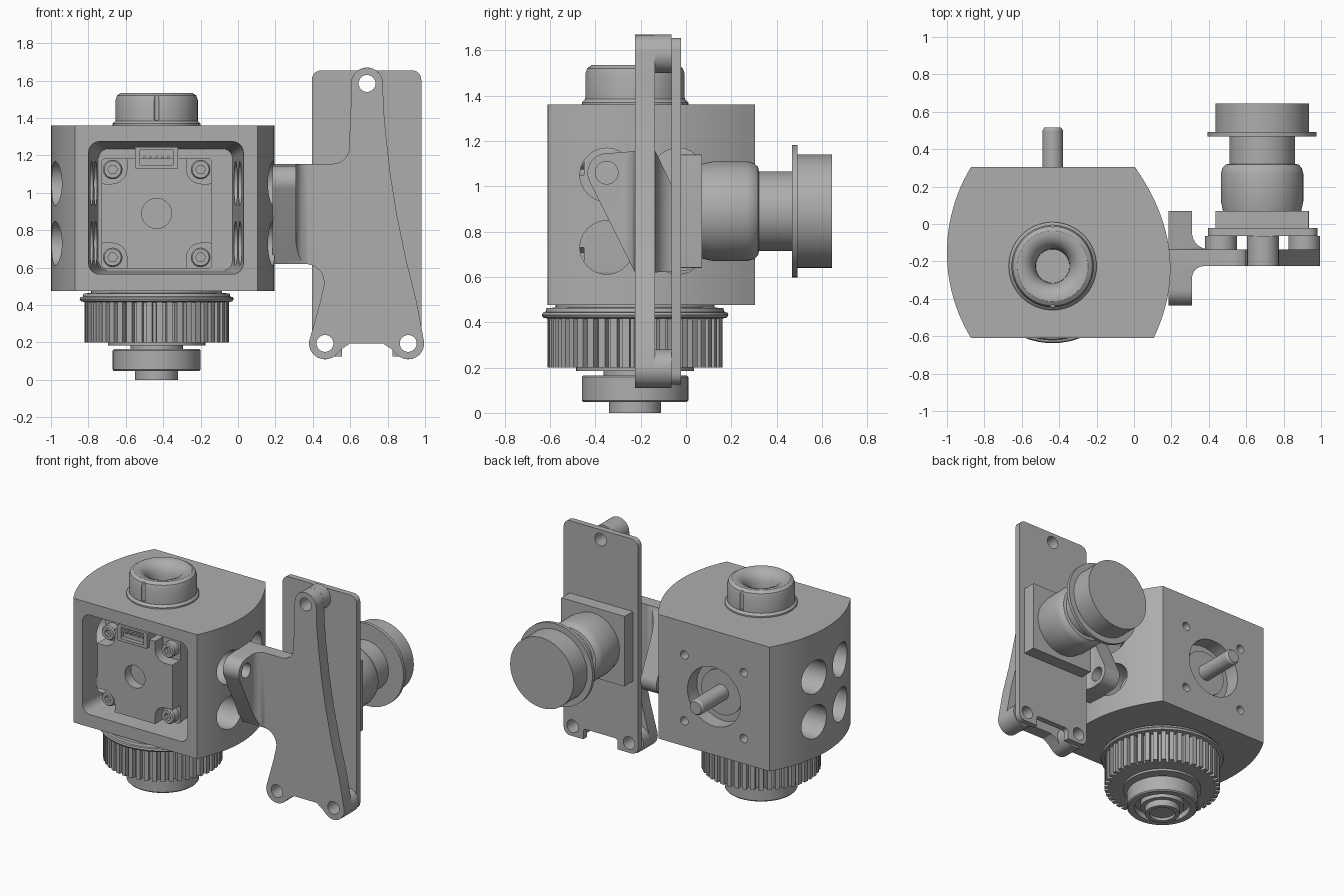
import bpy, bmesh
from math import sin, cos, pi, radians

cube = bpy.data.objects.get("Cube")
if cube:
    bpy.data.objects.remove(cube, do_unlink=True)

grey = bpy.data.materials.new("plain_grey")
grey.use_nodes = True
COLOUR = (0.42, 0.42, 0.42, 1)
grey.diffuse_color = COLOUR
grey.node_tree.nodes["Principled BSDF"].inputs["Base Color"].default_value = COLOUR


def place(axis, a, b, d):
    # (a, b) lie in the plane across the axis, d runs along it
    return {"x": (d, a, b), "y": (a, d, b), "z": (a, b, d)}[axis]


def finish(name, bm):
    bmesh.ops.recalc_face_normals(bm, faces=bm.faces[:])
    mesh = bpy.data.meshes.new(name)
    bm.to_mesh(mesh)
    bm.free()
    mesh.materials.append(grey)
    ob = bpy.data.objects.new(name, mesh)
    bpy.context.collection.objects.link(ob)
    return ob


def loft(name, axis, p0, d0, p1, d1):
    bm = bmesh.new()
    r0 = [bm.verts.new(place(axis, a, b, d0)) for a, b in p0]
    r1 = [bm.verts.new(place(axis, a, b, d1)) for a, b in p1]
    bm.faces.new(r0)
    bm.faces.new(r1)
    n = len(r0)
    for i in range(n):
        j = (i + 1) % n
        bm.faces.new((r0[i], r0[j], r1[j], r1[i]))
    return finish(name, bm)


def prism(name, axis, pts, d0, d1):
    return loft(name, axis, pts, d0, pts, d1)


def arc(a, b, r, start, end, n=12):
    steps = [radians(start + (end - start) * i / n) for i in range(n + 1)]
    return [(a + r * cos(t), b + r * sin(t)) for t in steps]


def circle(a, b, r, n=40):
    return arc(a, b, r, 0, 360, n)[:-1]


def rounded(a0, a1, b0, b1, r):
    return (arc(a1 - r, b1 - r, r, 0, 90, 6) + arc(a0 + r, b1 - r, r, 90, 180, 6)
            + arc(a0 + r, b0 + r, r, 180, 270, 6) + arc(a1 - r, b0 + r, r, 270, 360, 6))


def lathe(name, axis, centre, profile, n=64):
    # profile of (radius, position along axis), starting and ending on the axis
    bm = bmesh.new()
    rings = []
    for r, d in profile:
        pts = circle(*centre, r, n) if r > 0 else [centre]
        rings.append([bm.verts.new(place(axis, a, b, d)) for a, b in pts])
    for p, q in zip(rings, rings[1:]):
        for i in range(n):
            j = (i + 1) % n
            ring = [p[i % len(p)], p[j % len(p)], q[j % len(q)], q[i % len(q)]]
            bm.faces.new(list(dict.fromkeys(ring)))
    return finish(name, bm)


def combine(ob, tools, operation="DIFFERENCE"):
    for tool in tools:
        mod = ob.modifiers.new("cut", "BOOLEAN")
        mod.operation, mod.solver, mod.object = operation, "EXACT", tool
    bpy.context.view_layer.update()
    graph = bpy.context.evaluated_depsgraph_get()
    mesh = bpy.data.meshes.new_from_object(ob.evaluated_get(graph))
    ob.modifiers.clear()
    ob.data = mesh
    for tool in tools:
        bpy.data.objects.remove(tool, do_unlink=True)
    return ob


def drill(axis, spots, r, d0, d1):
    return [prism("cutter", axis, circle(a, b, r), d0, d1) for a, b in spots]


CX, CY, CZ = -0.435, -0.225, 0.89
corners = [(CX + i * 0.235, CZ + j * 0.235) for i in (-1, 1) for j in (-1, 1)]

# housing with bowed sides, tapered front pocket, side windows and rear bore
outline = []
for i in range(25):
    t = i / 24
    outline.append((0.105 - 0.1 * t + 0.54 * t * (1 - t), -0.61 + 0.915 * t))
outline += arc(-0.121, -0.1525, 0.879, 148.6, 211.4, 24)
housing = prism("housing", "z", outline, 0.475, 1.36)
pocket = loft("cutter", "y", rounded(-0.8, 0.03, 0.565, 1.275, 0.06), -0.62,
              rounded(-0.745, -0.03, 0.585, 1.235, 0.05), 0.2)
windows = drill("x", [(y, z) for y in (-0.35, -0.035) for z in (0.73, 1.05)], 0.118, -1.2, 0.4)
combine(housing, [pocket] + windows + drill("y", [(CX, CZ)], 0.21, 0.1, 0.4)
        + drill("y", corners, 0.03, 0.1, 0.4))

# motor inside the pocket
x0, x1, z0, z1 = -0.73, -0.14, 0.595, 1.185
prism("motor_body", "y", rounded(x0, x1, z0, z1, 0.03), -0.44, 0.2)
motor_cap = prism("motor_cap", "y", rounded(x0, x1, z0, z1, 0.02), -0.54, -0.43)
notches = [prism("cutter", "y", rounded(x - 0.1, x + 0.1, z - 0.1, z + 0.1, 0.08), -0.6, -0.45)
           for x, z in [(CX + (x - CX) * 1.1, CZ + (z - CZ) * 1.1) for x, z in corners]]
combine(motor_cap, notches + drill("y", [(CX, CZ)], 0.08, -0.6, -0.47))
for x, z in corners:
    screw = lathe("motor_screw", "y", (x, z), [(0, -0.44), (0.052, -0.44), (0.052, -0.5),
                                               (0.045, -0.51), (0, -0.51)], 32)
    combine(screw, [prism("cutter", "y", circle(x, z, 0.026, 6), -0.53, -0.48)])
lathe("motor_shaft", "y", (CX, CZ), [(0, 0.15), (0.16, 0.15), (0.16, 0.22), (0.055, 0.22),
                                     (0.055, 0.5), (0.045, 0.515), (0, 0.515)], 40)

# cable socket
socket = prism("cable_socket", "y", rounded(-0.55, -0.32, 1.13, 1.245, 0.005), -0.57, -0.42)
combine(socket, [prism("cutter", "y", rounded(-0.525, -0.345, 1.15, 1.23, 0.005), -0.6, -0.5)])
for i in range(5):
    x = CX - 0.064 + i * 0.032
    prism("socket_pin", "y", rounded(x - 0.006, x + 0.006, 1.182, 1.194, 0.002), -0.55, -0.48)

# top knob with funnel and two slots
knob = lathe("top_knob", "z", (CX, CY), [
    (0, 1.34), (0.235, 1.34), (0.235, 1.37), (0.22, 1.385), (0.22, 1.495), (0.212, 1.52),
    (0.19, 1.535), (0.165, 1.535), (0.13, 1.52), (0.105, 1.49), (0.092, 1.45), (0.09, 1.4), (0, 1.4)])
combine(knob, drill("z", [(CX, CY - 0.22), (CX, CY + 0.22)], 0.013, 1.39, 1.6))

# toothed pulley hanging under the housing
lathe("pulley_flange", "z", (CX, CY), [
    (0, 0.49), (0.35, 0.49), (0.35, 0.465), (0.39, 0.462), (0.395, 0.445), (0.407, 0.442),
    (0.412, 0.432), (0.405, 0.42), (0.38, 0.415), (0, 0.415)])
teeth, step = [], 360 / 44
for i in range(44):
    a = i * step
    teeth += arc(CX, CY, 0.386, a, a + step * 0.55, 2)
    teeth += arc(CX, CY, 0.352, a + step * 0.62, a + step * 0.93, 1)
prism("pulley_teeth", "z", teeth, 0.2, 0.42)
lathe("bearing", "z", (CX, CY), [
    (0, 0.21), (0.26, 0.21), (0.26, 0.185), (0.14, 0.185), (0.14, 0.165), (0.228, 0.165),
    (0.235, 0.158), (0.235, 0.055), (0.228, 0.047), (0.185, 0.047), (0.185, 0.09), (0.145, 0.09),
    (0.145, 0.047), (0.115, 0.047), (0.115, 0), (0.085, 0), (0.085, 0.02), (0, 0.02)])

# mounting foot: T-shaped rail trimmed to a diagonal two-bolt outline
rail = ([(0.185, -0.5), (0.31, -0.5)] + arc(0.375, -0.29, 0.065, 180, 90, 8)
        + [(0.45, -0.225), (0.45, -0.135)] + arc(0.4, -0.045, 0.09, 270, 180, 8)
        + [(0.31, 0.15), (0.185, 0.15)])
foot = prism("mounting_foot", "z", rail, 0.5, 1.3)
trim = (arc(-0.35, 1.06, 0.085, 90, 205) + [(-0.225, 0.62), (-0.135, 0.62)]
        + arc(-0.015, 0.71, 0.085, -70, 25) + [(-0.135, 1.155), (-0.225, 1.155)])
combine(foot, [prism("cutter", "x", trim, 0.1, 0.6)], "INTERSECT")
combine(foot, drill("x", [(-0.35, 1.06), (-0.015, 0.71)], 0.05, 0.1, 0.6))

# three-legged bracket with stand-offs
bolts = [(0.69, 1.585), (0.465, 0.195), (0.91, 0.195)]
shape = (arc(*bolts[0], 0.085, 0, 180) + [(0.605, 1.5), (0.597, 1.32)]
         + arc(0.505, 1.245, 0.09, 10, -90, 8)[::1]
         + [(0.31, 1.155), (0.31, 0.62)] + arc(0.36, 0.52, 0.1, 90, -10, 8) + [(0.44, 0.42)]
         + arc(*bolts[1], 0.085, 170, 310) + [(0.555, 0.165), (0.6, 0.195), (0.775, 0.195), (0.82, 0.165)]
         + arc(*bolts[2], 0.085, 230, 370)
         + [(0.955, 0.42), (0.9, 0.64), (0.85, 0.88), (0.815, 1.1), (0.79, 1.32), (0.778, 1.46)])
bracket = prism("bracket", "y", shape, -0.225, -0.137)
combine(bracket, drill("y", bolts, 0.045, -0.4, 0.1))
for x, z in bolts:
    post = prism("stand_off", "y", circle(x, z, 0.085), -0.14, -0.063)
    combine(post, drill("y", [(x, z)], 0.045, -0.4, 0.1))

# circuit board with lower notch
board = prism("circuit_board", "y", rounded(0.395, 0.98, 0.125, 1.655, 0.05), -0.063, -0.022)
combine(board, drill("y", bolts, 0.045, -0.4, 0.1)
        + [prism("cutter", "y", rounded(0.555, 0.825, 0, 0.2, 0.02), -0.4, 0.1)])

# camera block and lens
LENS = (0.685, CZ)
prism("camera_block", "y", rounded(0.435, 0.935, 0.64, 1.14, 0.004), -0.022, 0.07)
lathe("lens", "y", LENS, [
    (0, 0.05), (0.205, 0.05), (0.22, 0.12), (0.22, 0.27), (0.212, 0.3), (0.195, 0.318), (0.175, 0.322),
    (0.175, 0.468), (0.292, 0.468), (0.292, 0.492), (0.25, 0.492), (0.25, 0.645), (0, 0.645)])

# smooth curved surfaces, keep edges crisp
bpy.ops.object.select_all(action="DESELECT")
for ob in [o for o in bpy.context.scene.objects if o.type == "MESH"]:
    ob.select_set(True)
    bpy.context.view_layer.objects.active = ob
bpy.ops.object.shade_smooth_by_angle(angle=radians(32))
